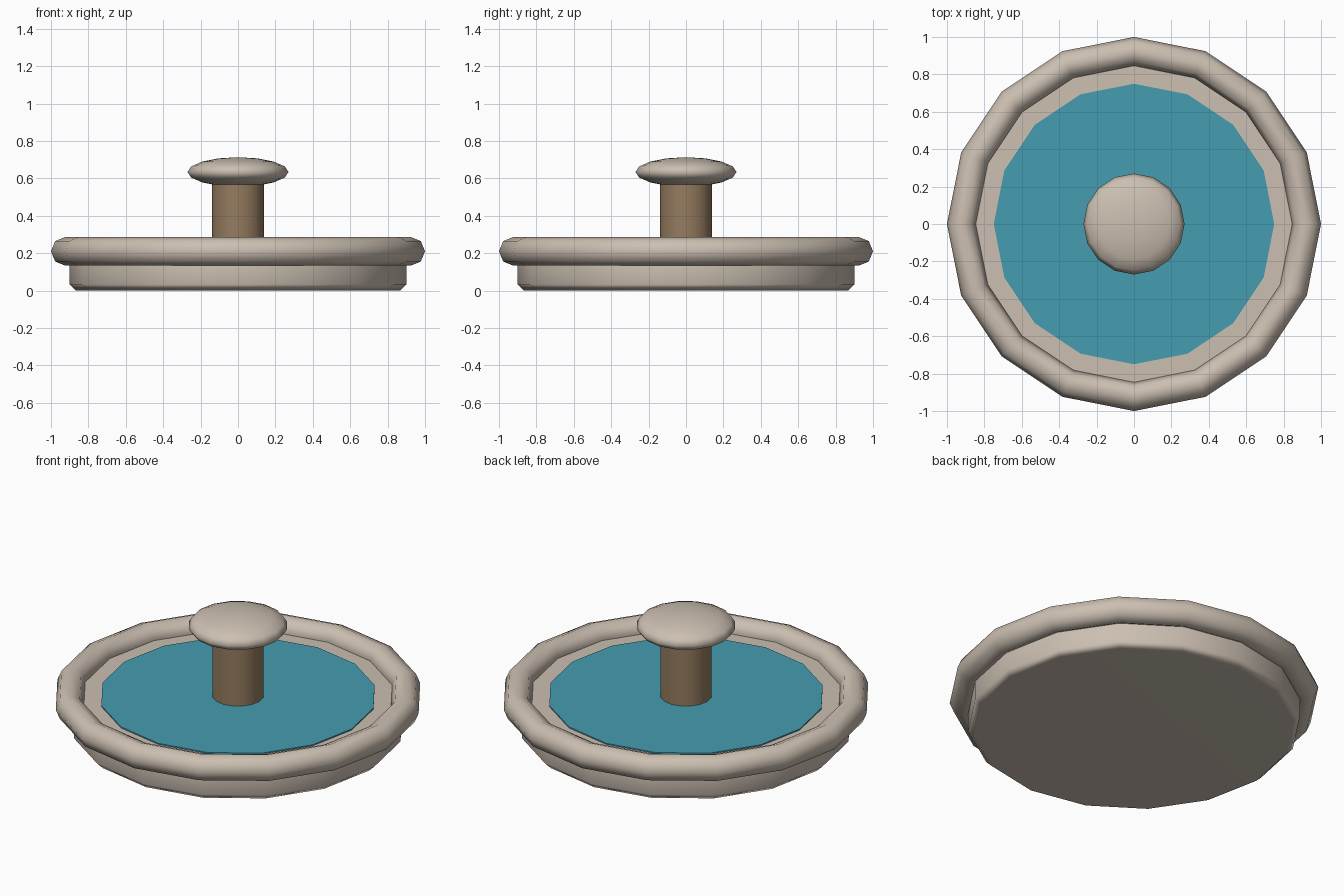
import bpy
import math

SIDES = 16

cube = bpy.data.objects.get("Cube")
if cube:
    bpy.data.objects.remove(cube, do_unlink=True)


def material(name, colour):
    mat = bpy.data.materials.new(name)
    mat.use_nodes = True
    mat.diffuse_color = (*colour, 1)
    mat.node_tree.nodes["Principled BSDF"].inputs["Base Color"].default_value = (*colour, 1)
    return mat


stone = material("pale stone", (0.60, 0.52, 0.44))
water_blue = material("water blue", (0.06, 0.34, 0.44))
brown = material("warm brown", (0.30, 0.20, 0.115))


def finish(name, mat, angle=50):
    """Name, colour and smooth the active object."""
    obj = bpy.context.object
    obj.name = name
    obj.data.materials.append(mat)
    bpy.ops.object.shade_smooth_by_angle(angle=math.radians(angle))
    return obj


def cylinder(name, mat, radius, low, high):
    # The quarter turn keeps a corner on each axis
    bpy.ops.mesh.primitive_cylinder_add(vertices=SIDES, radius=radius, depth=high - low,
                                        location=(0, 0, (low + high) / 2))
    return finish(name, mat)


# Basin body with a chamfered foot
basin = cylinder("basin", stone, 0.9, 0, 0.21)
for vert in basin.data.vertices:
    vert.select = False
bevel = basin.modifiers.new("foot chamfer", 'BEVEL')
bevel.width = 0.033
bevel.segments = 1
bevel.limit_method = 'ANGLE'
bevel.angle_limit = math.radians(60)
weighted = basin.modifiers.new("flat caps", 'WEIGHTED_NORMAL')
weighted.keep_sharp = False

# Rounded rim
bpy.ops.mesh.primitive_torus_add(major_segments=SIDES, minor_segments=8, major_radius=0.923,
                                 minor_radius=0.077, location=(0, 0, 0.21))
finish("rim", stone, 60)

# Water surface
cylinder("water", water_blue, 0.75, 0.209, 0.217)

# Central column
cylinder("column", brown, 0.14, 0.2, 0.6)

# Flattened cap on the column
bpy.ops.mesh.primitive_uv_sphere_add(segments=SIDES, ring_count=8, radius=1, location=(0, 0, 0.634))
bpy.context.object.scale = (0.27, 0.27, 0.079)
bpy.ops.object.transform_apply(location=False, rotation=False, scale=True)
finish("cap", stone, 80)
